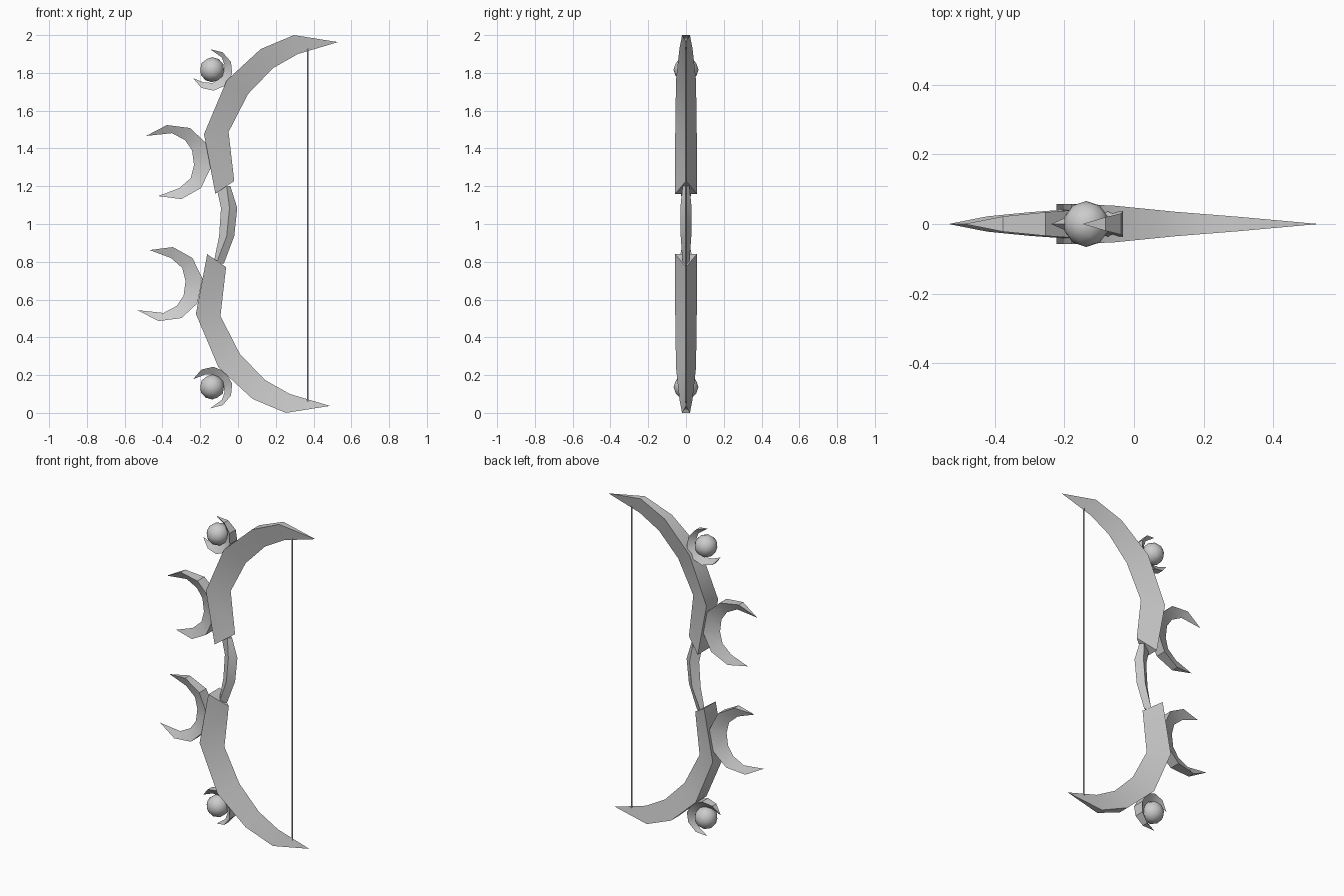
import bpy
import bmesh
import math
from mathutils import Matrix, Vector

cube = bpy.data.objects.get("Cube")
if cube:
    bpy.data.objects.remove(cube)

GREY = (0.6, 0.6, 0.6, 1)
grey = bpy.data.materials.new("plain grey")
grey.use_nodes = True
grey.diffuse_color = GREY
grey.node_tree.nodes["Principled BSDF"].inputs["Base Color"].default_value = GREY


def finish(name, bm, smooth=35):
    """Turn a bmesh into a clean, shaded object."""
    bmesh.ops.remove_doubles(bm, verts=bm.verts, dist=0.0005)
    bmesh.ops.recalc_face_normals(bm, faces=bm.faces)
    mesh = bpy.data.meshes.new(name)
    bm.to_mesh(mesh)
    bm.free()
    mesh.materials.append(grey)
    obj = bpy.data.objects.new(name, mesh)
    bpy.context.collection.objects.link(obj)
    bpy.ops.object.select_all(action="DESELECT")
    obj.select_set(True)
    bpy.context.view_layer.objects.active = obj
    bpy.ops.object.shade_smooth_by_angle(angle=math.radians(smooth))
    return obj


def loft(name, sections, smooth=35):
    """Skin closed rings of points and cap both ends."""
    bm = bmesh.new()
    rings = [[bm.verts.new(p) for p in ring] for ring in sections]
    count = len(rings[0])
    for a, b in zip(rings, rings[1:]):
        for i in range(count):
            j = (i + 1) % count
            bm.faces.new((a[i], a[j], b[j], b[i]))
    bm.faces.new(rings[0])
    bm.faces.new(rings[-1])
    bmesh.ops.remove_doubles(bm, verts=bm.verts, dist=0.0005)
    bmesh.ops.dissolve_degenerate(bm, edges=bm.edges, dist=0.0005)
    return finish(name, bm, smooth)


def blade(name, outer, inner, widths, place):
    """Triangular section: wide along the outer edge, sharp along the inner."""
    rings = []
    for o, i, w in zip(outer, inner, widths):
        (ox, oz), (ix, iz) = place(*o), place(*i)
        rings.append([(ox, w, oz), (ix, 0, iz), (ox, -w, oz)])
    return loft(name, rings)


def upright(x, z):
    return x, z


def flipped(dx, total):
    return lambda x, z: (x + dx, total - z)


# Limbs
limb_tip = (0.53, 1.963)
limb_outer = [(-0.12, 1.16), (-0.18, 1.476), (-0.06, 1.76),
              (0.12, 1.926), (0.296, 2.0), limb_tip]
limb_inner = [(-0.02, 1.228), (-0.05, 1.487), (0.053, 1.688),
              (0.185, 1.825), (0.317, 1.9), limb_tip]
limb_width = [0.057, 0.057, 0.053, 0.035, 0.021, 0]
blade("upper_limb", limb_outer, limb_inner, limb_width, upright)
blade("lower_limb", limb_outer, limb_inner, limb_width, flipped(-0.043, 2))

# Crescent blades on the outer side of each limb
horn_a, horn_b = (-0.487, 1.466), (-0.423, 1.148)
moon_outer = [horn_a, (-0.376, 1.524), (-0.254, 1.508), (-0.17, 1.43),
              (-0.143, 1.3), (-0.196, 1.19), (-0.3, 1.132), horn_b]
moon_inner = [horn_a, (-0.35, 1.481), (-0.28, 1.444), (-0.243, 1.39),
              (-0.233, 1.312), (-0.25, 1.243), (-0.31, 1.19), horn_b]
moon_width = [0, 0.022, 0.034, 0.04, 0.04, 0.034, 0.022, 0]
blade("upper_crescent", moon_outer, moon_inner, moon_width, upright)
blade("lower_crescent", moon_outer, moon_inner, moon_width, flipped(-0.045, 2.01))

# Small claws: the crescent shrunk and turned around each orb
turn = Matrix.Rotation(math.radians(-41.7), 2)


def claw_place(x, z):
    p = turn @ (Vector((x, z)) - Vector(horn_a)) * 0.55
    return p.x - 0.148, p.y + 1.926


def low_claw_place(x, z):
    return flipped(0, 1.95)(*claw_place(x, z))


claw_width = [w * 0.9 for w in moon_width]
blade("upper_claw", moon_outer, moon_inner, claw_width, claw_place)
blade("lower_claw", moon_outer, moon_inner, claw_width, low_claw_place)

# Orbs
for name, z in (("upper_orb", 1.817), ("lower_orb", 0.137)):
    bm = bmesh.new()
    bmesh.ops.create_icosphere(bm, subdivisions=2, radius=0.066,
                               matrix=Matrix.Translation((-0.137, 0, z)))
    finish(name, bm, 60)

# Grip: diamond section (outer x, ridge x, inner x, half width, height)
grip = [(-0.13, -0.115, -0.075, 0.018, 0.79), (-0.1, -0.06, -0.02, 0.028, 0.935),
        (-0.09, -0.045, -0.004, 0.03, 1.085), (-0.115, -0.06, -0.04, 0.018, 1.2)]
loft("grip", [[(o, 0, z), (m, w, z), (i, 0, z), (m, -w, z)]
              for o, m, i, w, z in grip])

# String
bm = bmesh.new()
bmesh.ops.create_cone(bm, cap_ends=True, segments=6, radius1=0.004,
                      radius2=0.004, depth=1.91,
                      matrix=Matrix.Translation((0.37, 0, 1)))
finish("string", bm, 70)
